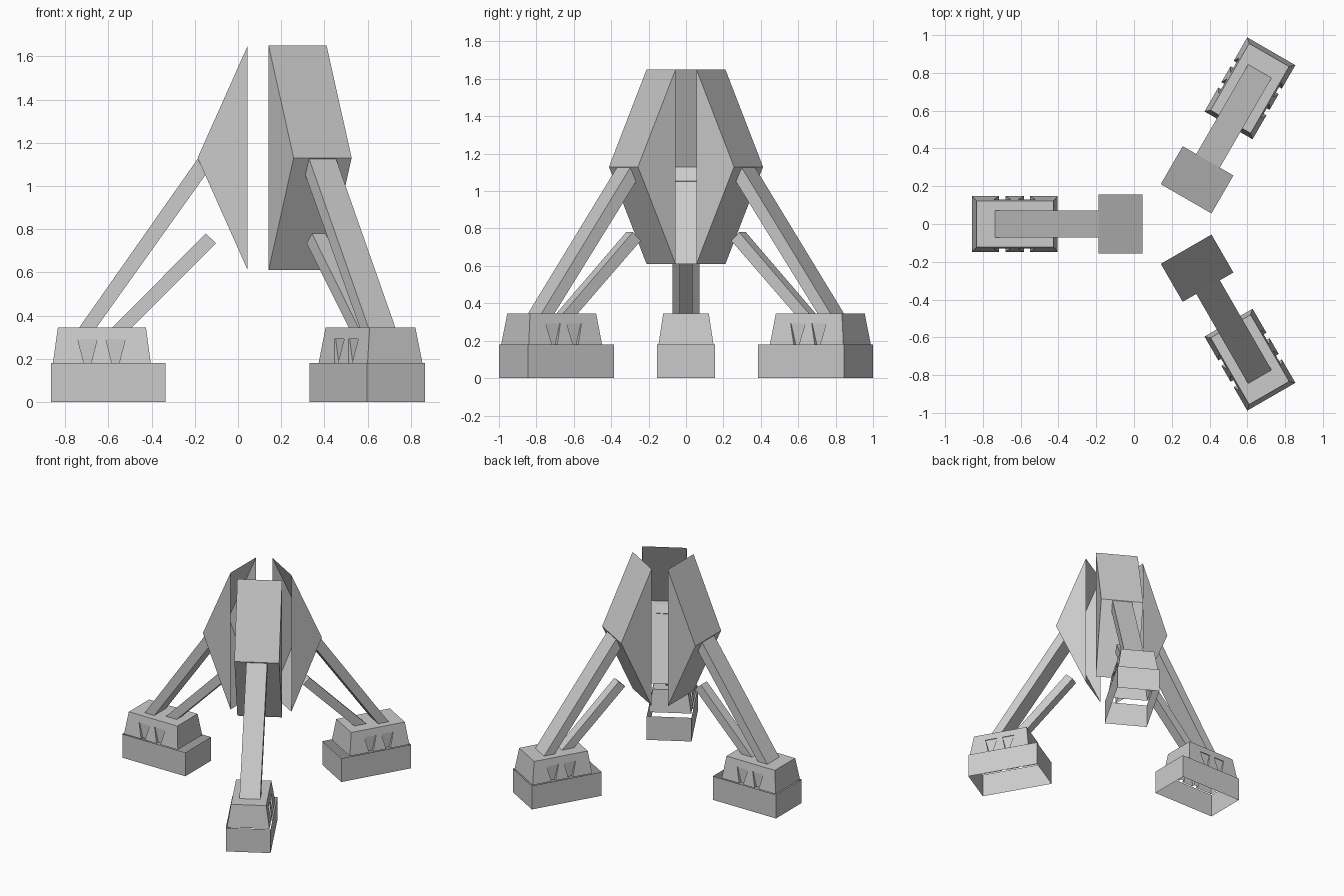
import bpy
import bmesh
from math import radians
from mathutils import Matrix

default = bpy.data.objects.get("Cube")
if default:
    bpy.data.objects.remove(default, do_unlink=True)

CENTRE = Matrix.Translation((0.199, 0, 0))

grey = bpy.data.materials.new("plain grey")
grey.use_nodes = True
grey.diffuse_color = (0.6, 0.6, 0.6, 1)
grey.node_tree.nodes["Principled BSDF"].inputs["Base Color"].default_value = (0.6, 0.6, 0.6, 1)


def add_object(name, bm, matrix=CENTRE):
    mesh = bpy.data.meshes.new(name)
    bm.to_mesh(mesh)
    bm.free()
    mesh.materials.append(grey)
    obj = bpy.data.objects.new(name, mesh)
    obj.matrix_world = matrix
    bpy.context.collection.objects.link(obj)
    return obj


def loft(bm, lower, upper):
    """Closed solid between two matching outlines."""
    a = [bm.verts.new(p) for p in lower]
    b = [bm.verts.new(p) for p in upper]
    bm.faces.new(a)
    bm.faces.new(b)
    for i in range(len(a)):
        j = (i + 1) % len(a)
        bm.faces.new((a[i], a[j], b[j], b[i]))
    bmesh.ops.recalc_face_normals(bm, faces=bm.faces)


def prism(profile, y0, y1, bm=None):
    """Profile of (radius, height) points, extruded across the leg."""
    bm = bm or bmesh.new()
    loft(bm, [(-r, y0, z) for r, z in profile], [(-r, y1, z) for r, z in profile])
    return bm


def rect(r0, r1, half, z):
    return [(-r0, -half, z), (-r1, -half, z), (-r1, half, z), (-r0, half, z)]


def remove_faces(bm, rule):
    doomed = [f for f in bm.faces if rule(f)]
    bmesh.ops.delete(bm, geom=doomed, context='FACES')


def flat_at(f, axis, value):
    return all(abs(v.co[axis] - value) < 1e-4 for v in f.verts)


# Body shell, wedge shaped and open towards the centre
shell = prism([(0.154, 1.65), (0.386, 1.13), (0.154, 0.61)], -0.155, 0.155)
remove_faces(shell, lambda f: flat_at(f, 0, -0.154))

# Struts
upper = prism([(0.386, 1.125), (0.347, 1.055), (0.854, 0.345), (0.934, 0.345)], -0.072, 0.072)
lower = prism([(0.349, 0.78), (0.30, 0.735), (0.69, 0.345), (0.78, 0.345)], -0.036, 0.036)

# Foot skirt, four walls only
skirt = bmesh.new()
loft(skirt, rect(0.534, 1.065, 0.155, 0), rect(0.534, 1.065, 0.155, 0.18))
remove_faces(skirt, lambda f: flat_at(f, 2, 0) or flat_at(f, 2, 0.18))

# Foot block with two tapered notches in each side
block = bmesh.new()
loft(block, rect(0.603, 1.056, 0.147, 0.18), rect(0.625, 1.033, 0.122, 0.345))
foot = add_object("foot_block", block)
notches = bmesh.new()
for r in (0.766, 0.896):
    for side in (-1, 1):
        prism([(r - 0.045, 0.292), (r + 0.045, 0.292), (r + 0.014, 0.17), (r - 0.014, 0.17)],
              side * 0.124, side * 0.2, notches)
cutter = add_object("notch_cutter", notches)
cut = foot.modifiers.new("notches", 'BOOLEAN')
cut.operation = 'DIFFERENCE'
cut.solver = 'EXACT'
cut.object = cutter
bpy.context.view_layer.update()
result = foot.evaluated_get(bpy.context.evaluated_depsgraph_get())
block = bmesh.new()
block.from_mesh(result.to_mesh())
remove_faces(block, lambda f: flat_at(f, 2, 0.18))
bpy.data.objects.remove(foot, do_unlink=True)
bpy.data.objects.remove(cutter, do_unlink=True)

# Three equal legs around the centre
parts = {"body_shell": shell, "upper_strut": upper, "lower_strut": lower,
         "foot_skirt": skirt, "foot_block": block}
for part, bm in parts.items():
    first = add_object("right_" + part, bm)
    for place, angle in (("front_left_", 120), ("back_left_", -120)):
        copy = bpy.data.objects.new(place + part, first.data)
        copy.matrix_world = CENTRE @ Matrix.Rotation(radians(angle), 4, 'Z')
        bpy.context.collection.objects.link(copy)
